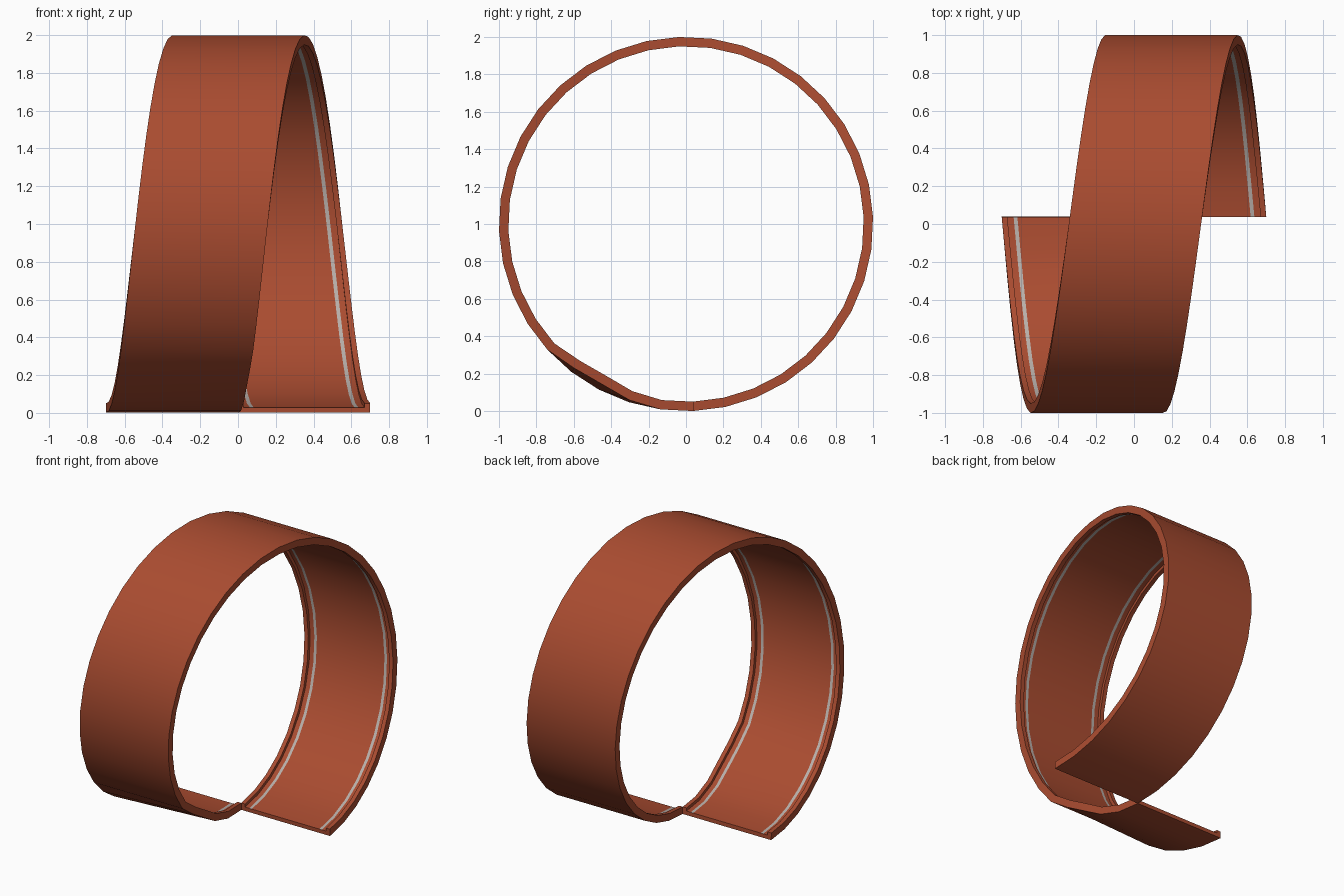
import bpy, bmesh, math

if "Cube" in bpy.data.objects:
    bpy.data.objects.remove(bpy.data.objects["Cube"])


def material(name, rgb):
    m = bpy.data.materials.new(name)
    m.diffuse_color = (*rgb, 1)
    m.use_nodes = True
    m.node_tree.nodes["Principled BSDF"].inputs["Base Color"].default_value = m.diffuse_color
    return m


red = material("brick_red", (0.40, 0.072, 0.03))
grey = material("pale_grey", (0.48, 0.43, 0.40))

WIDTH, RADIUS, SEGMENTS = 0.70, 1.0, 36
LIP_W, LIP_H, FLOOR = 0.03, 0.05, 0.028
STRIPE = (0.063, 0.083)      # painted line, distance from each edge

# Track cross-section: (across, height above the outer skin)
half = [(0, 0), (0, LIP_H), (LIP_W, LIP_H), (LIP_W, FLOOR),
        (STRIPE[0], FLOOR), (STRIPE[1], FLOOR)]
profile = half + [(WIDTH - u, h) for u, h in reversed(half)]
N = len(profile)
stripe_edges = (4, N - 6)    # profile edges that carry the painted lines


def track_point(i, u, h):
    t = i / SEGMENTS
    a = 2 * math.pi * t - math.radians(2.2)
    # sideways shift, slightly eased at both ends
    x = -WIDTH + WIDTH * (t - 0.2 * math.sin(2 * math.pi * t) / (2 * math.pi)) + u
    r = RADIUS - h
    # the inner edge cuts a straight chord just after the entry
    d = math.degrees(a)
    if 14 < d < 46:
        chord = math.cos(math.radians(15)) / math.cos(a - math.radians(30))
        r -= max(0, 1 - chord) * u / WIDTH
    return x, -r * math.sin(a), RADIUS - r * math.cos(a)


# Loop track: sweep the profile once round
bm = bmesh.new()
rings = [[bm.verts.new(track_point(i, u, h)) for u, h in profile]
         for i in range(SEGMENTS + 1)]
for r0, r1 in zip(rings, rings[1:]):
    for j in range(N):
        k = (j + 1) % N
        f = bm.faces.new((r0[j], r0[k], r1[k], r1[j]))
        f.material_index = 1 if j in stripe_edges else 0

# End caps
bm.faces.new(rings[0])
bm.faces.new(rings[-1])
bmesh.ops.recalc_face_normals(bm, faces=bm.faces)

mesh = bpy.data.meshes.new("loop_track")
bm.to_mesh(mesh)
bm.free()
mesh.materials.append(red)
mesh.materials.append(grey)
obj = bpy.data.objects.new("loop_track", mesh)
bpy.context.collection.objects.link(obj)

bpy.context.view_layer.objects.active = obj
obj.select_set(True)
bpy.ops.object.shade_smooth_by_angle(angle=math.radians(30))
